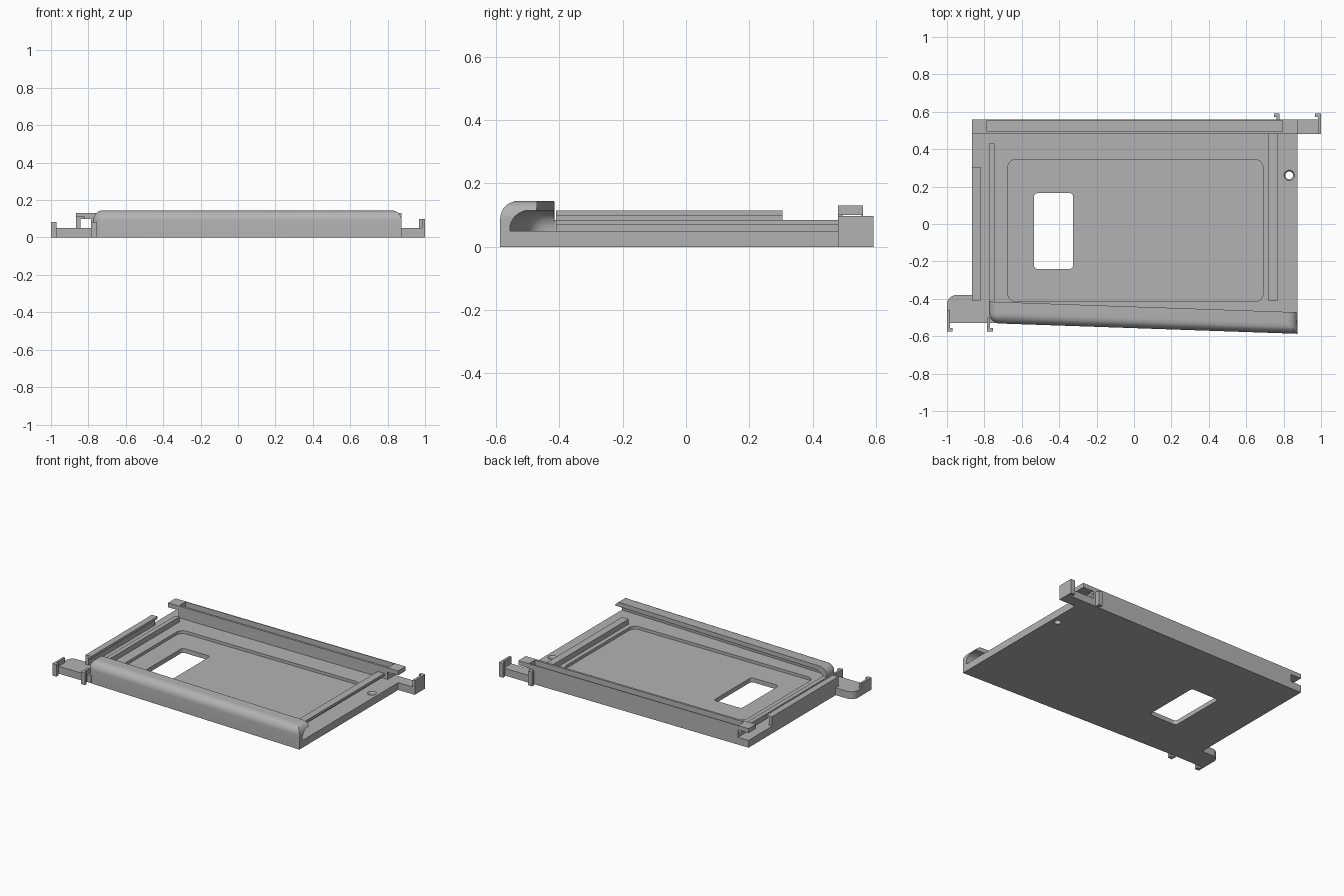
import bpy, bmesh, math

cube = bpy.data.objects.get("Cube")
if cube:
    bpy.data.objects.remove(cube, do_unlink=True)

grey = bpy.data.materials.new("plain grey")
grey.use_nodes = True
colour = (0.45, 0.45, 0.45, 1)
grey.diffuse_color = colour
grey.node_tree.nodes["Principled BSDF"].inputs["Base Color"].default_value = colour


def prism(name, points, z0, z1, radius=0, rounded=None):
    """Extrude a plan outline; bevel the edges chosen by the rounded rule."""
    bm = bmesh.new()
    base = bm.faces.new([bm.verts.new((x, y, z0)) for x, y in points])
    top = bmesh.ops.extrude_face_region(bm, geom=[base])["geom"]
    for v in top:
        if isinstance(v, bmesh.types.BMVert):
            v.co.z = z1
    bmesh.ops.recalc_face_normals(bm, faces=bm.faces)
    if radius:
        rule = rounded or (lambda a, b: abs(a.z - b.z) > 0.01)
        edges = [e for e in bm.edges if rule(e.verts[0].co, e.verts[1].co)]
        bmesh.ops.bevel(bm, geom=edges, offset=radius, segments=8,
                        profile=0.5, affect='EDGES', clamp_overlap=True)
    return finish(name, bm)


def finish(name, bm):
    mesh = bpy.data.meshes.new(name)
    bm.to_mesh(mesh)
    bm.free()
    mesh.materials.append(grey)
    obj = bpy.data.objects.new(name, mesh)
    bpy.context.collection.objects.link(obj)
    return obj


def box(name, x0, x1, y0, y1, z0, z1, radius=0, rounded=None):
    return prism(name, [(x0, y0), (x1, y0), (x1, y1), (x0, y1)], z0, z1, radius, rounded)


def cone(name, x, y, z0, z1, r0, r1):
    bm = bmesh.new()
    bmesh.ops.create_cone(bm, cap_ends=True, segments=32, radius1=r0, radius2=r1, depth=z1 - z0)
    bmesh.ops.translate(bm, verts=bm.verts, vec=(x, y, (z0 + z1) / 2))
    return finish(name, bm)


def activate(obj):
    bpy.ops.object.select_all(action='DESELECT')
    obj.select_set(True)
    bpy.context.view_layer.objects.active = obj


def cut(obj, *cutters):
    activate(obj)
    for cutter in cutters:
        mod = obj.modifiers.new("cut", 'BOOLEAN')
        mod.operation = 'DIFFERENCE'
        mod.solver = 'EXACT'
        mod.object = cutter
        bpy.ops.object.modifier_apply(modifier=mod.name)
        bpy.data.objects.remove(cutter, do_unlink=True)


LEFT, RIGHT, BACK, FLOOR = -0.865, 0.875, 0.56, 0.05

# Base plate with shallow pocket, window and countersunk screw hole
plate = prism("base_plate", [(LEFT, -0.5), (-0.73, -0.5), (-0.73, -0.531), (RIGHT, -0.587),
                             (RIGHT, BACK), (LEFT, BACK)], 0, FLOOR)
cut(plate,
    box("pocket", -0.675, 0.69, -0.415, 0.345, 0.03, 0.2, 0.045),
    box("window", -0.535, -0.325, -0.24, 0.165, -0.1, 0.2, 0.02),
    cone("screw_hole", 0.83, 0.26, -0.1, 0.2, 0.021, 0.021),
    cone("countersink", 0.83, 0.26, 0.035, 0.055, 0.019, 0.031))


# Front lip: rounded hood, closed at one end and open at the other
def front_left_edges(z_top, x_left):
    def rule(a, b):
        corner = abs(a.x - x_left) < 0.01 and abs(b.x - x_left) < 0.01
        high = min(a.z, b.z) > z_top - 0.001
        front = max(a.y, b.y) < -0.45
        return (high and (front or corner)) or (corner and front)
    return rule


lip = prism("front_lip", [(-0.775, -0.53), (RIGHT, -0.587), (RIGHT, -0.472), (-0.775, -0.415)],
            0, 0.145, 0.055, front_left_edges(0.145, -0.775))
cut(lip, prism("lip_hollow", [(-0.745, -0.501), (1.0, -0.561), (1.0, -0.3), (-0.745, -0.3)],
               -0.1, 0.115, 0.06, front_left_edges(0.115, -0.745)))

# Back rail with a long slot on top and an open notch under each end
rail = box("back_rail", LEFT, RIGHT, 0.48, BACK, FLOOR - 0.01, 0.13)
cut(rail,
    box("rail_slot", -0.785, 0.795, 0.495, 0.554, 0.075, 0.2),
    box("notch_a", -1, -0.785, 0.4, 0.7, 0, 0.1),
    box("notch_b", 0.795, 1, 0.4, 0.7, 0, 0.1))

# Side rail with inward flange
side = box("side_rail", LEFT, -0.822, -0.41, 0.305, FLOOR - 0.01, 0.115)
cut(side, box("side_undercut", -0.842, -0.7, -0.6, 0.5, 0, 0.098))

# Inner ribs on the floor
box("left_rib", -0.775, -0.745, -0.42, 0.43, FLOOR - 0.01, 0.085)
right_rib = box("right_rib", 0.72, 0.77, -0.41, 0.48, FLOOR - 0.01, 0.085)
cut(right_rib, box("rib_undercut", 0.75, 0.9, -0.6, 0.6, 0, 0.069))

# Corner tabs
box("front_tab", -1, -0.74, -0.53, -0.38, 0, FLOOR, 0.05,
    lambda a, b: abs(a.z - b.z) > 0.01 and a.x < -0.9 and a.y > -0.4)
box("back_tab", 0.85, 1, 0.48, BACK, 0, FLOOR)


# Hooked clips: an arm reaching outward with a small barb at its tip
def clip(name, arm_x, barb_x, y_root, y_tip, top):
    lo, hi = min(y_root, y_tip), max(y_root, y_tip)
    box(name + "_arm", *arm_x, lo, hi, 0, top)
    inward = y_tip - math.copysign(0.02, y_tip)
    box(name + "_barb", *barb_x, min(y_tip, inward), max(y_tip, inward), 0, top)


clip("front_outer_clip", (-1, -0.985), (-1, -0.97), -0.46, -0.575, 0.083)
clip("front_inner_clip", (-0.785, -0.77), (-0.785, -0.755), -0.5, -0.575, 0.083)
clip("back_outer_clip", (0.984, 1), (0.968, 1), 0.48, 0.592, 0.098)
clip("back_inner_clip", (0.763, 0.778), (0.748, 0.778), 0.555, 0.592, 0.098)

for obj in list(bpy.context.collection.objects):
    if obj.type == 'MESH' and grey.name in obj.data.materials:
        activate(obj)
        bpy.ops.object.shade_smooth_by_angle(angle=math.radians(30))
